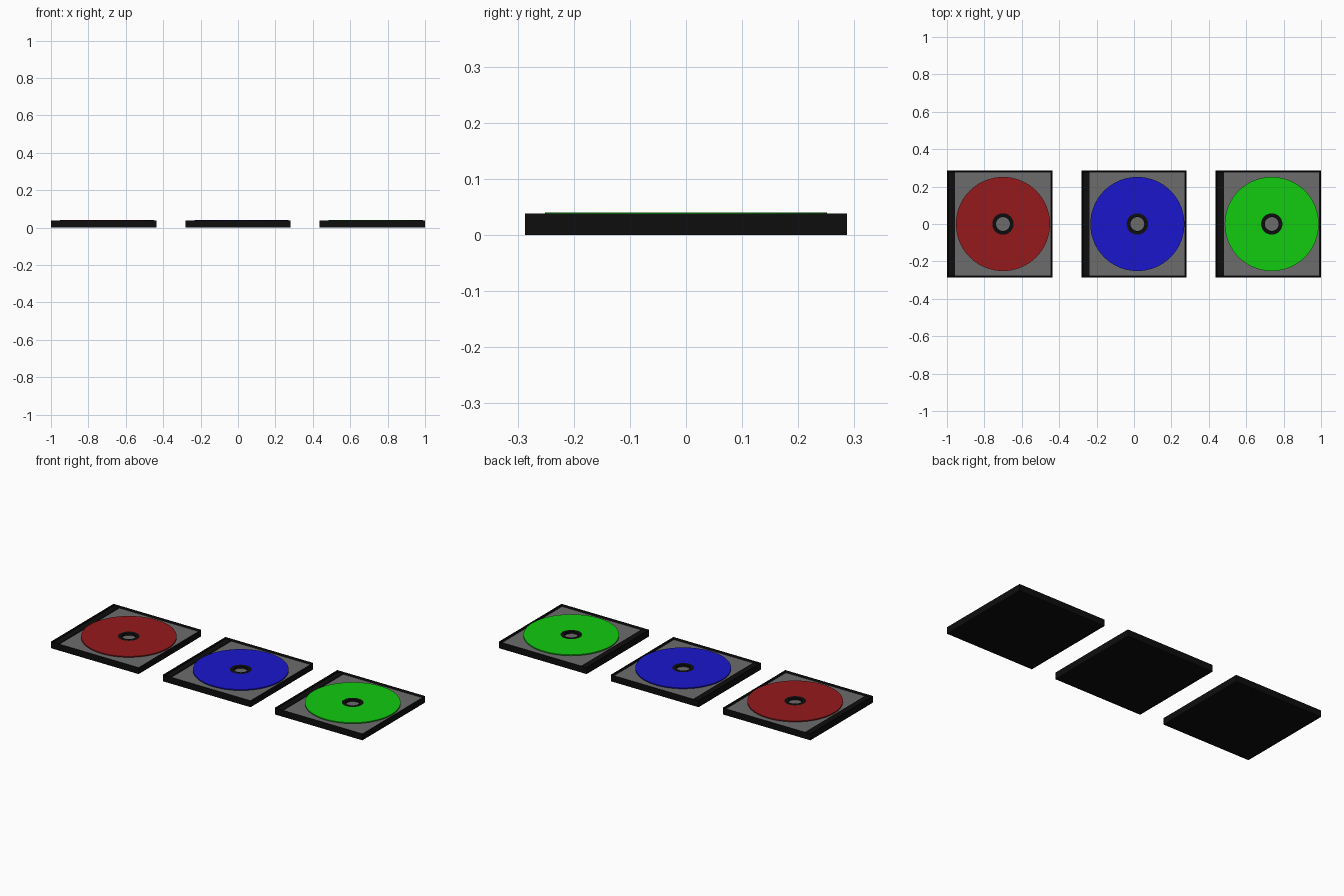
import bpy, bmesh, math

if "Cube" in bpy.data.objects:
    bpy.data.objects.remove(bpy.data.objects["Cube"])

W, D, H = 0.563, 0.574, 0.038   # case width, depth, height
T = 0.008                       # wall thickness
FLOOR = 0.028                   # top of the tray


def mat(name, rgb):
    m = bpy.data.materials.new(name)
    m.diffuse_color = (*rgb, 1)
    m.use_nodes = True
    m.node_tree.nodes["Principled BSDF"].inputs["Base Color"].default_value = m.diffuse_color
    return m


black = mat("black_plastic", (0.004, 0.004, 0.004))
tray_grey = mat("tray_grey", (0.15, 0.15, 0.15))


def finish(name, bm, material):
    bmesh.ops.recalc_face_normals(bm, faces=bm.faces)
    me = bpy.data.meshes.new(name)
    bm.to_mesh(me)
    bm.free()
    ob = bpy.data.objects.new(name, me)
    bpy.context.collection.objects.link(ob)
    me.materials.append(material)
    return ob


def box(name, x0, x1, y0, y1, z0, z1, material):
    bm = bmesh.new()
    bmesh.ops.create_cube(bm, size=1)
    for v in bm.verts:
        v.co = (x1 if v.co.x > 0 else x0, y1 if v.co.y > 0 else y0, z1 if v.co.z > 0 else z0)
    return finish(name, bm, material)


def open_box(name, cx, material):
    # solid case with a recess pushed into its top face
    bm = bmesh.new()
    bmesh.ops.create_cube(bm, size=1)
    for v in bm.verts:
        v.co = (cx + v.co.x * W, v.co.y * D, (v.co.z + 0.5) * H)
    top = max(bm.faces, key=lambda f: f.calc_center_median().z)
    bmesh.ops.inset_region(bm, faces=[top], thickness=T)
    for v in top.verts:
        v.co.z = 0.006
    return finish(name, bm, material)


def ring(name, cx, r_in, r_out, z0, z1, material, n=64):
    # flat washer: rectangular section swept round the axis
    bm = bmesh.new()
    section = [(r_in, z0), (r_out, z0), (r_out, z1), (r_in, z1)]
    loops = []
    for i in range(n):
        a = math.tau * i / n
        loops.append([bm.verts.new((cx + r * math.cos(a), r * math.sin(a), z)) for r, z in section])
    for i in range(n):
        a, b = loops[i], loops[(i + 1) % n]
        for j in range(4):
            k = (j + 1) % 4
            bm.faces.new((a[j], a[k], b[k], b[j]))
    ob = finish(name, bm, material)
    bpy.context.view_layer.objects.active = ob
    ob.select_set(True)
    bpy.ops.object.shade_smooth_by_angle(angle=math.radians(30))
    ob.select_set(False)
    return ob


discs = [("red", (0.3, 0.01, 0.012)), ("blue", (0.01, 0.008, 0.6)), ("green", (0.006, 0.6, 0.005))]
for i, (label, rgb) in enumerate(discs):
    cx = (i - 1) * (1 - W / 2)
    x0, x1, yi = cx - W / 2, cx + W / 2 - T, D / 2 - T
    open_box(f"{label}_case_base", cx, black)
    # raised tray and the dark hinge strip beside it
    box(f"{label}_case_tray", x0 + 0.043, x1, -yi, yi, 0.006, FLOOR, tray_grey)
    box(f"{label}_case_hinge_strip", x0 + T, x0 + 0.043, -yi, yi, 0.006, FLOOR + 0.004, black)
    # coloured disc with a dark centre ring
    dx = cx + 0.018
    ring(f"{label}_disc", dx, 0.057, 0.2515, 0.034, 0.04, mat(f"{label}_disc_colour", rgb))
    ring(f"{label}_disc_hub", dx, 0.037, 0.057, FLOOR, 0.04, black)
